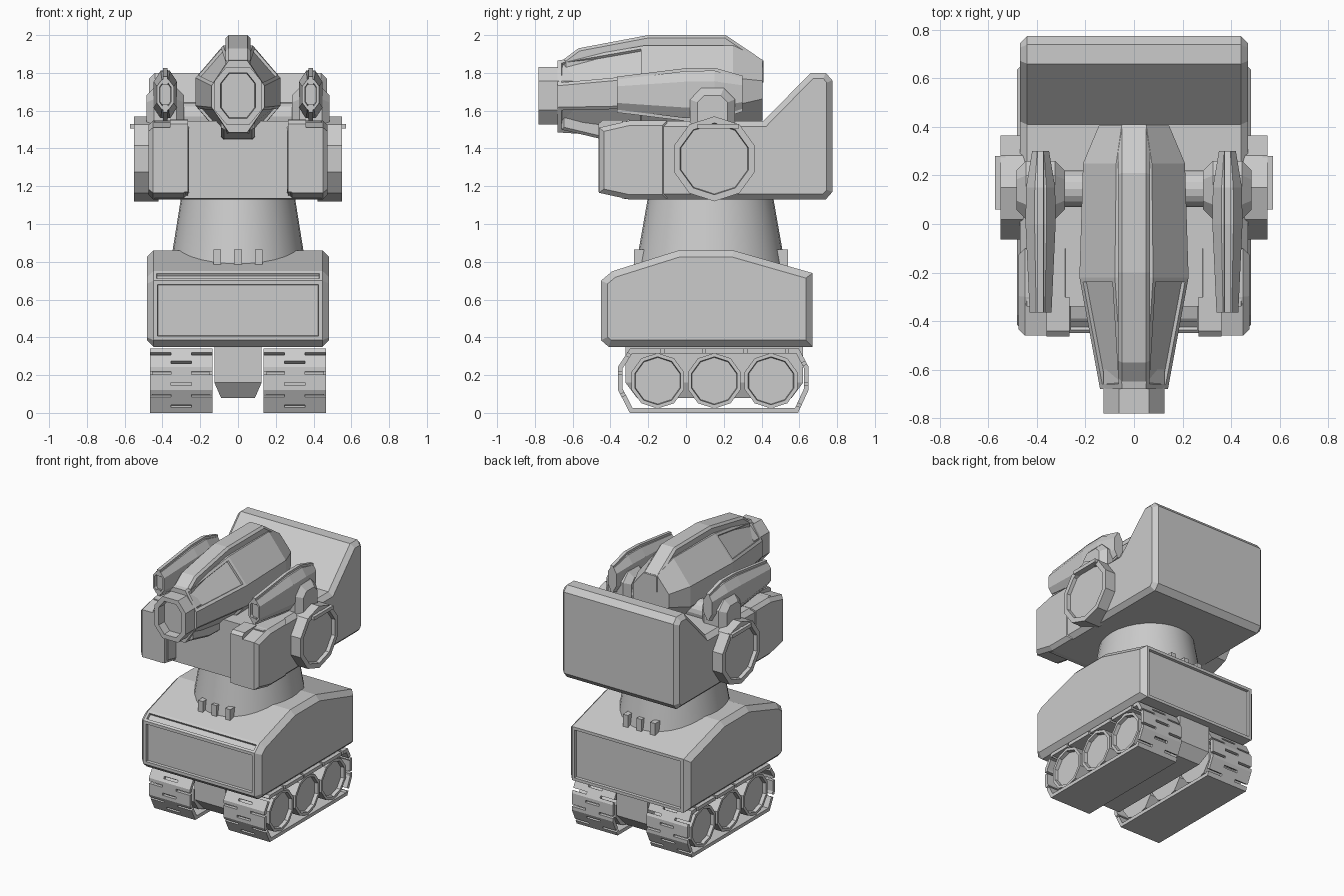
import bpy, bmesh, math
from mathutils import Vector, Matrix

cube = bpy.data.objects.get("Cube")
if cube:
    bpy.data.objects.remove(cube, do_unlink=True)

grey = bpy.data.materials.new("plain_grey")
grey.use_nodes = True
COLOUR = (0.6, 0.6, 0.6, 1)
grey.diffuse_color = COLOUR
grey.node_tree.nodes["Principled BSDF"].inputs["Base Color"].default_value = COLOUR


def finish(name, bm, fix=True):
    if fix:
        bmesh.ops.recalc_face_normals(bm, faces=bm.faces)
    me = bpy.data.meshes.new(name)
    bm.to_mesh(me)
    bm.free()
    me.materials.append(grey)
    ob = bpy.data.objects.new(name, me)
    bpy.context.collection.objects.link(ob)
    return ob


def skin(rings):
    """Closed surface through a list of equal-length rings."""
    bm = bmesh.new()
    loops = [[bm.verts.new(p) for p in ring] for ring in rings]
    n = len(loops[0])
    for a, b in zip(loops, loops[1:]):
        for i in range(n):
            j = (i + 1) % n
            bm.faces.new((a[i], a[j], b[j], b[i]))
    bm.faces.new(loops[0])
    bm.faces.new(loops[-1])
    bmesh.ops.recalc_face_normals(bm, faces=bm.faces)
    return bm


def prism(profile, x0, x1, bevel=0):
    """Side profile (y, z) extruded along x, with chamfered end caps."""
    bm = skin([[(x, y, z) for y, z in profile] for x in (x0, x1)])
    if bevel:
        rim = [e for e in bm.edges if abs(e.verts[0].co.x - e.verts[1].co.x) < 1e-5]
        bmesh.ops.bevel(bm, geom=rim, offset=bevel, segments=1, affect='EDGES')
        bm.normal_update()
    return bm


def octagon(y, zc, hw, hh, kx=0.35, kz=0.3):
    quarter = [(hw, kz * hh), (kx * hw, hh)]
    pts = quarter + [(-x, z) for x, z in reversed(quarter)]
    pts += [(-x, -z) for x, z in pts]
    return [(x, y, zc + z) for x, z in pts]


def recess(bm, test, border, depth):
    """Inset and sink every face that passes the test."""
    bm.normal_update()
    faces = [f for f in bm.faces if test(f)]
    bmesh.ops.inset_individual(bm, faces=faces, thickness=border)
    bmesh.ops.inset_individual(bm, faces=faces, thickness=0.004, depth=-depth)


def box(name, x0, x1, y0, y1, z0, z1):
    return finish(name, prism([(y0, z0), (y1, z0), (y1, z1), (y0, z1)], x0, x1))


def wheel(name, s, y, z, r, x0, x1, border, depth):
    pts = [(y + r * math.cos(math.radians(18 + 36 * i)),
            z + r * math.sin(math.radians(18 + 36 * i))) for i in range(10)]
    bm = prism(pts, s * x0, s * x1)
    recess(bm, lambda f: f.normal.x * s > 0.9, border, depth)
    finish(name, bm)


def track(name, x0, x1):
    """Tread band with staggered slots, closed into a loop."""
    corners = [((-0.29, 0.328), 2), ((-0.348, 0.24), 2), ((-0.348, 0.125), 2),
               ((-0.29, 0.013), 0), ((0.585, 0.013), 2), ((0.637, 0.125), 2),
               ((0.637, 0.24), 2), ((0.59, 0.328), 8)]
    path = []
    for i, (p, slots) in enumerate(corners):
        p, q = Vector(p), Vector(corners[(i + 1) % len(corners)][0])
        path.append((p, False))
        half = (q - p).normalized() * 0.008
        for k in range(slots):
            mid = p.lerp(q, (k + 0.5) / slots)
            path += [(mid - half, True), (mid + half, False)]
    bm = bmesh.new()
    rows = [[bm.verts.new((x0 + (x1 - x0) * c / 3, p.x, p.y)) for c in range(4)]
            for p, _ in path]
    count = 0
    for i, (_, slot) in enumerate(path):
        a, b = rows[i], rows[(i + 1) % len(rows)]
        count += slot
        for c in range(3):
            if slot and (c == 1) == (count % 2 == 0):
                continue
            bm.faces.new((a[c], a[c + 1], b[c + 1], b[c]))
    ob = finish(name, bm)
    mod = ob.modifiers.new("thickness", 'SOLIDIFY')
    mod.thickness, mod.offset, mod.use_even_offset = 0.025, 0, True


# Undercarriage
finish("undercarriage_hub", skin([
    [(x * w, y, z) for x, y in ((-1, -0.32 + d), (1, -0.32 + d), (1, 0.62 - d), (-1, 0.62 - d))]
    for z, w, d in ((0.08, 0.09, 0.06), (0.16, 0.125, 0), (0.37, 0.125, 0))]))
for side, s in (("left", 1), ("right", -1)):
    track(side + "_track", *sorted((s * 0.135, s * 0.465)))
    for i in range(3):
        wheel(f"{side}_wheel_{i + 1}", s, -0.15 + 0.3 * i, 0.17, 0.147, 0.15, 0.455, 0.02, 0.025)

# Lower body with sunken front and back panels and a slit
bm = prism([(-0.41, 0.35), (-0.45, 0.385), (-0.45, 0.70), (-0.39, 0.75), (-0.04, 0.86),
            (0.25, 0.86), (0.67, 0.74), (0.67, 0.35)], -0.483, 0.483, 0.035)
recess(bm, lambda f: abs(f.normal.y) > 0.97, 0.03, 0.018)
recess(bm, lambda f: f.normal.y < -0.5 and f.normal.z > 0.5 and abs(f.normal.x) < 0.1, 0.024, 0.015)
finish("lower_body", bm)

# Neck
bm = bmesh.new()
bmesh.ops.create_cone(bm, cap_ends=True, segments=32, radius1=0.372, radius2=0.3, depth=0.45,
                      matrix=Matrix.Translation((0, 0.13, 0.925)) @ Matrix.Diagonal((1, 1.1, 1, 1)))
for f in bm.faces:
    f.smooth = len(f.verts) == 4
finish("neck", bm)
for i in (-1, 0, 1):
    x = i * 0.11
    box("front_peg", x - 0.02, x + 0.02, -0.275, -0.18, 0.77, 0.865)
    box("back_peg", x - 0.02, x + 0.02, 0.44, 0.54, 0.76, 0.865)

# Upper body with tall back shield
finish("upper_body", prism([(-0.34, 1.135), (-0.34, 1.545), (0.41, 1.545), (0.66, 1.80), (0.74, 1.80),
                            (0.775, 1.76), (0.775, 1.17), (0.74, 1.13), (-0.30, 1.13)],
                           -0.47, 0.47, 0.03))

pod = [(-0.30, 1.13), (-0.46, 1.165), (-0.46, 1.51), (-0.30, 1.547), (-0.1, 1.547), (-0.1, 1.13)]
bar = [(-0.34, 1.15), (-0.464, 1.17), (-0.464, 1.53), (-0.44, 1.55), (-0.30, 1.552), (-0.30, 1.15)]
bracket = [(0.02, 1.5), (0.02, 1.66), (0.08, 1.72), (0.20, 1.72), (0.26, 1.66), (0.26, 1.5)]
for side, s in (("left", 1), ("right", -1)):
    # Front pods and side discs
    finish(side + "_front_pod", prism(pod, s * 0.26, s * 0.475, 0.025))
    finish(side + "_front_bar", prism(bar, s * 0.265, s * 0.36))
    wheel(side + "_shoulder_disc", s, 0.15, 1.345, 0.225, 0.42, 0.55, 0.035, 0.025)
    box(side + "_disc_tab", s * 0.53, s * 0.572, 0.06, 0.28, 1.505, 1.53)

    # Arm bracket and axle
    finish(side + "_arm_bracket", prism(bracket, s * 0.285, s * 0.485, 0.04))
    bm = bmesh.new()
    bmesh.ops.create_cone(bm, cap_ends=True, segments=16, radius1=0.075, radius2=0.075, depth=0.2,
                          matrix=Matrix.Translation((s * 0.24, 0.145, 1.57)) @ Matrix.Rotation(math.pi / 2, 4, 'Y'))
    finish(side + "_axle", bm)

    # Side launcher with rails above and below
    stations = [(-0.365, 1.685, 0.045, 0.08), (0.0, 1.685, 0.062, 0.125),
                (0.15, 1.687, 0.06, 0.125), (0.30, 1.69, 0.035, 0.08)]
    bm = skin([octagon(y, z, w, h, 0.4, 0.55) for y, z, w, h in stations])
    recess(bm, lambda f: f.normal.y < -0.9, 0.015, 0.02)
    launcher = finish(side + "_launcher", bm)
    rails = []
    for k in (-1, 1):
        rails.append(finish(side + "_launcher_rail", skin([
            [(x, y, z + k * (h + dz)) for x, dz in ((-0.016, -0.03), (0.016, -0.03), (0.012, 0.015), (-0.012, 0.015))]
            for y, z, w, h in stations])))
    for ob in [launcher] + rails:
        ob.location.x = s * 0.385

# Main cannon hull with sunken side panels
bm = skin([octagon(*st) for st in ((-0.68, 1.675, 0.14, 0.19), (-0.22, 1.70, 0.225, 0.245),
                                   (0.25, 1.70, 0.21, 0.245), (0.405, 1.71, 0.145, 0.16))])
recess(bm, lambda f: f.calc_center_median().y < -0.3 and abs(f.normal.x) > 0.3
       and abs(f.normal.z) > 0.3, 0.028, 0.015)
finish("cannon_hull", bm)

# Cannon rails
finish("cannon_top_rail", prism([(-0.65, 1.75), (-0.65, 1.87), (-0.57, 1.93), (-0.2, 2.0), (0.21, 2.0),
                                 (0.41, 1.865), (0.41, 1.75)], -0.065, 0.065, 0.015))
finish("cannon_bottom_rail", prism([(-0.66, 1.6), (-0.66, 1.50), (-0.45, 1.45), (0.1, 1.44), (0.1, 1.6)],
                                   -0.09, 0.09, 0.015))

# Muzzle with sunken bore
bm = skin([octagon(y, 1.68, 0.125, 0.152, 0.5, 0.5) for y in (-0.78, -0.6)])
recess(bm, lambda f: f.normal.y < -0.9, 0.035, 0.06)
finish("muzzle", bm)
